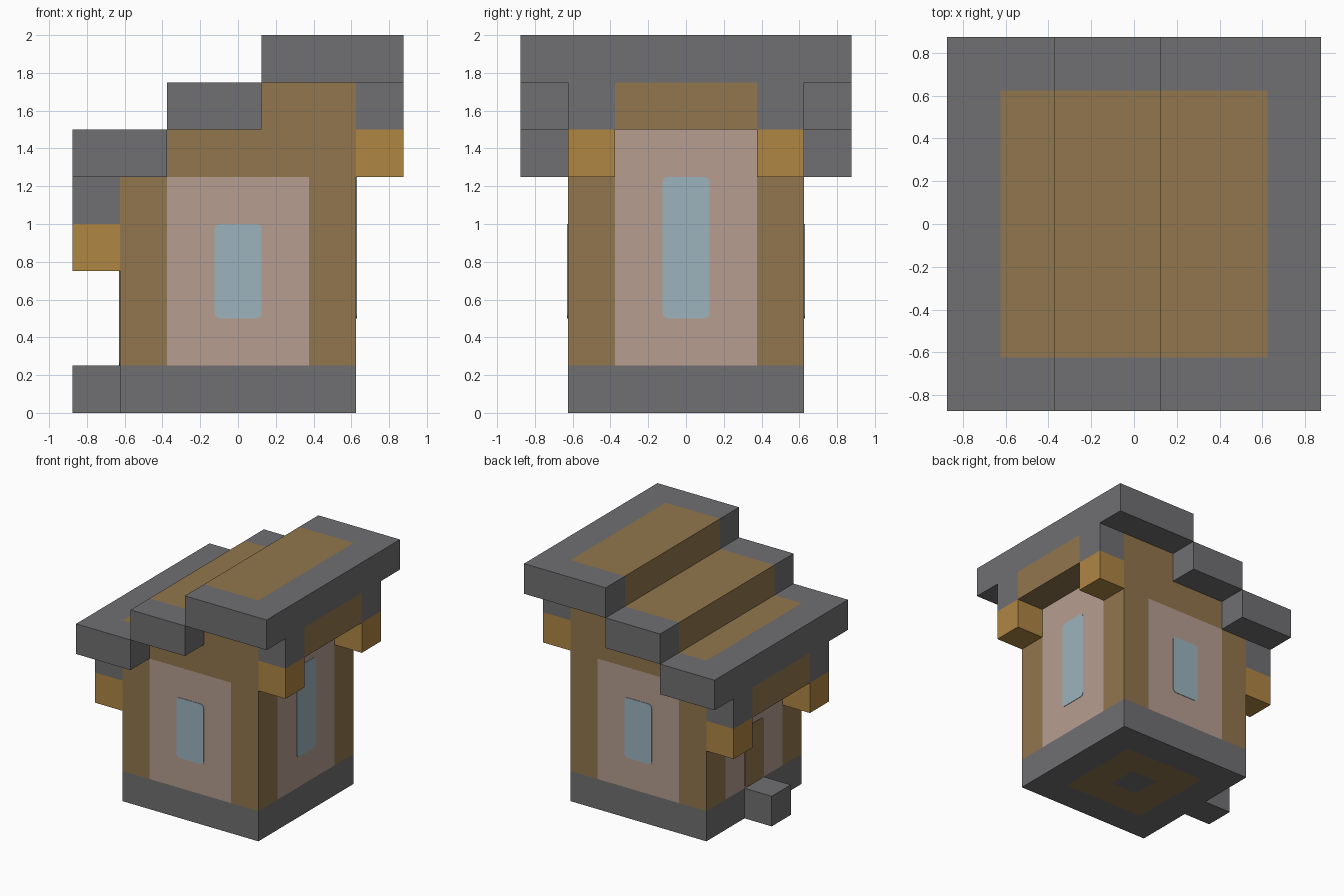
import bpy, bmesh, math
from mathutils import Vector

cube = bpy.data.objects.get("Cube")
if cube:
    bpy.data.objects.remove(cube, do_unlink=True)

UNIT = 0.25
ORIGIN = Vector((-0.875, -0.875, 0))


def material(name, hex_code):
    def linear(v):
        return v / 12.92 if v <= 0.04045 else ((v + 0.055) / 1.055) ** 2.4
    rgb = [linear(int(hex_code[i:i + 2], 16) / 255) for i in (0, 2, 4)]
    m = bpy.data.materials.new(name)
    m.use_nodes = True
    m.diffuse_color = (*rgb, 1)
    m.node_tree.nodes["Principled BSDF"].inputs["Base Color"].default_value = (*rgb, 1)
    return m


STONE = material("stone grey", "706F72")
WOOD = material("wood brown", "91764D")
GOLD = material("golden wood", "AF8644")
PLASTER = material("pink plaster", "B69D90")
GLASS = material("pale blue glass", "9CB4BD")


def finish(name, bm, mats):
    mesh = bpy.data.meshes.new(name)
    bm.to_mesh(mesh)
    bm.free()
    for m in mats:
        mesh.materials.append(m)
    obj = bpy.data.objects.new(name, mesh)
    bpy.context.scene.collection.objects.link(obj)
    return obj


def block(name, boxes, mats, rule=None):
    """Solid of unit cells, boxes as inclusive cell ranges; rule paints faces."""
    cells = {(i, j, k) for xs, ys, zs in boxes
             for i in range(xs[0], xs[1] + 1)
             for j in range(ys[0], ys[1] + 1)
             for k in range(zs[0], zs[1] + 1)}
    bm = bmesh.new()
    for cell in sorted(cells):
        for a in range(3):
            b, c = (a + 1) % 3, (a + 2) % 3
            for s in (-1, 1):
                near = list(cell)
                near[a] += s
                if tuple(near) in cells:
                    continue
                verts = []
                for u, v in ((0, 0), (1, 0), (1, 1), (0, 1))[::s]:
                    p = Vector(cell)
                    p[a] += s > 0
                    p[b] += u
                    p[c] += v
                    verts.append(bm.verts.new(p * UNIT + ORIGIN))
                face = bm.faces.new(verts)
                n = Vector((0, 0, 0))
                n[a] = s
                if rule and rule(face.calc_center_median(), n):
                    face.material_index = 1
    bmesh.ops.remove_doubles(bm, verts=bm.verts, dist=0.001)
    bmesh.ops.dissolve_limit(bm, angle_limit=0.01, verts=bm.verts,
                             edges=bm.edges, delimit={'MATERIAL'})
    return finish(name, bm, mats)


def plate(name, mat, center, height, angle, width=UNIT, radius=0.03, depth=0.004):
    """Thin rounded panel facing -y, then turned about z."""
    bm = bmesh.new()
    verts = []
    for q, (sx, sz) in enumerate(((1, 1), (-1, 1), (-1, -1), (1, -1))):
        for t in range(4):
            a = math.pi / 2 * (q + t / 3)
            verts.append(bm.verts.new((sx * (width / 2 - radius) + radius * math.cos(a), 0,
                                       sz * (height / 2 - radius) + radius * math.sin(a))))
    face = bm.faces.new(verts)
    out = bmesh.ops.extrude_face_region(bm, geom=[face])["geom"]
    bmesh.ops.translate(bm, vec=(0, -depth, 0),
                        verts=[g for g in out if isinstance(g, bmesh.types.BMVert)])
    bmesh.ops.recalc_face_normals(bm, faces=bm.faces)
    obj = finish(name, bm, [mat])
    obj.location = center
    obj.rotation_euler.z = angle


# Foundation with a square ring on its underside, and the doorstep
block("foundation", [((1, 5), (1, 5), (0, 0))], [STONE, WOOD],
      lambda c, n: n.z < 0 and 0.125 < max(abs(c.x), abs(c.y)) < 0.375)
block("doorstep", [((0, 0), (3, 3), (0, 0))], [STONE])


# Timber walls stepping up under the roof, with plaster panels
def plaster(c, n):
    if n.y:
        return abs(c.x) < 0.375 and c.z < 1.25
    return n.x and abs(c.y) < 0.375 and c.z < (1.5 if n.x > 0 else 1.0)


block("walls", [((1, 1), (1, 5), (1, 4)), ((2, 3), (1, 5), (1, 5)),
                ((4, 5), (1, 5), (1, 6))], [WOOD, PLASTER], plaster)


# Three roof steps, stone edged with a wooden middle
def roof_wood(c, n):
    top = n.z > 0 and abs(c.x) < 0.625
    riser = n.x < 0 and c.x > -0.8
    return abs(c.y) < 0.625 and (top or riser)


for name, xs, level in (("lower", (0, 1), 5), ("middle", (2, 3), 6), ("upper", (4, 6), 7)):
    block(name + "_roof_step", [(xs, (0, 6), (level, level))], [STONE, WOOD], roof_wood)

# Eave beams and the brackets below them
for side, i, level in (("right", 0, 4), ("left", 6, 6)):
    block(side + "_eave_beam", [((i, i), (1, 5), (level, level))], [STONE, WOOD],
          lambda c, n: abs(c.y) < 0.375 and (n.x or n.z < 0))
    for end, j in (("front", 1), ("back", 5)):
        block(f"{side}_{end}_bracket", [((i, i), (j, j), (level - 1, level - 1))], [GOLD])

# Windows and door
plate("front_window", GLASS, (0, -0.625, 0.75), 0.5, 0)
plate("back_window", GLASS, (0, 0.625, 0.75), 0.5, math.pi)
plate("left_window", GLASS, (0.625, 0, 0.875), 0.75, math.pi / 2)
plate("door", WOOD, (-0.625, 0, 0.5), 0.5, -math.pi / 2)
